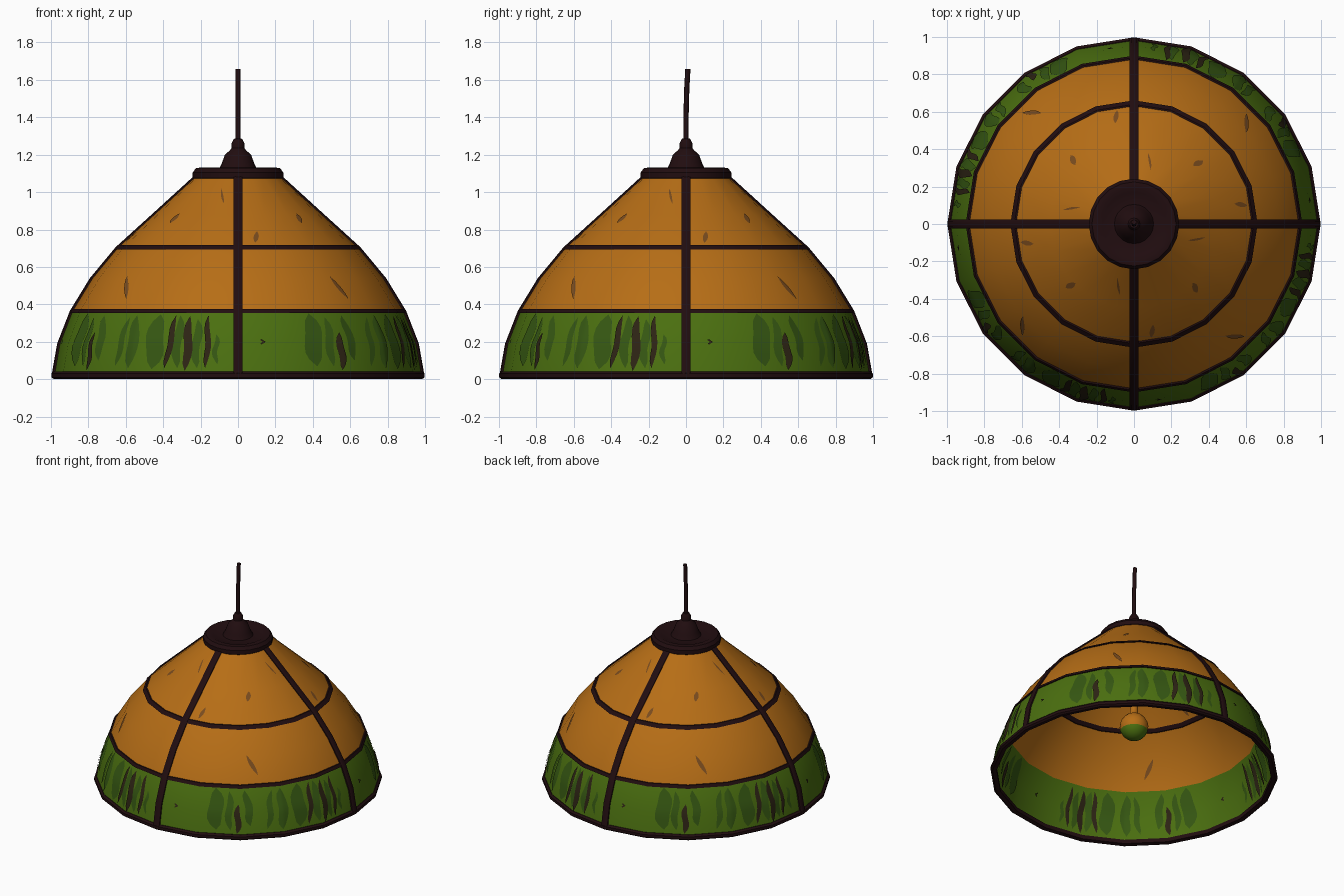
import bpy, bmesh, math, random
from mathutils import Vector

random.seed(4)
cube = bpy.data.objects.get("Cube")
if cube:
    bpy.data.objects.remove(cube, do_unlink=True)


def material(name, rgb):
    m = bpy.data.materials.new(name)
    m.use_nodes = True
    m.diffuse_color = (*rgb, 1)
    bsdf = m.node_tree.nodes["Principled BSDF"]
    bsdf.inputs["Base Color"].default_value = (*rgb, 1)
    bsdf.inputs["Roughness"].default_value = 0.8
    return m


AMBER = material("amber glass", (0.47, 0.155, 0.008))
GREEN = material("green glass", (0.07, 0.16, 0.005))
DEEP = material("deep green glass", (0.036, 0.095, 0.006))
LEAD = material("dark bronze", (0.015, 0.004, 0.005))
STREAK = material("dark streak", (0.026, 0.017, 0.007))
BROWN = material("brown streak", (0.19, 0.07, 0.013))

SIDES = 20
STEP = 2 * math.pi / SIDES
THICK = 0.02
BAND = 0.365   # height of the joint between green and amber
# Outer shade profile: radius, height
SHADE = [(0.985, 0.02), (0.955, 0.19), (0.887, BAND), (0.78, 0.54),
         (0.643, 0.705), (0.45, 0.88), (0.225, 1.085)]


def shade_radius(z):
    for (r0, z0), (r1, z1) in zip(SHADE, SHADE[1:]):
        if z <= z1:
            return r0 + (r1 - r0) * (z - z0) / (z1 - z0)
    return SHADE[-1][0]


def surface(az, z, lift):
    """Point on the faceted shade, moved outward by lift."""
    r = shade_radius(z) * math.cos(STEP / 2) / math.cos(az % STEP - STEP / 2) + lift
    return Vector((r * math.cos(az), r * math.sin(az), z))


def finish(name, bm, mats, angle=35, fix=True):
    if fix:
        bmesh.ops.recalc_face_normals(bm, faces=bm.faces)
    me = bpy.data.meshes.new(name)
    bm.to_mesh(me)
    bm.free()
    ob = bpy.data.objects.new(name, me)
    bpy.context.collection.objects.link(ob)
    for m in mats:
        me.materials.append(m)
    bpy.ops.object.select_all(action='DESELECT')
    ob.select_set(True)
    bpy.context.view_layer.objects.active = ob
    bpy.ops.object.shade_smooth_by_angle(angle=math.radians(angle))
    return ob


def lathe(name, profile, mats, closed=False, sides=SIDES, rule=None, angle=35):
    """Spin a (radius, height) profile around z."""
    bm = bmesh.new()
    rings = []
    for r, z in profile:
        if r < 1e-4:
            rings.append([bm.verts.new((0, 0, z))] * sides)
        else:
            rings.append([bm.verts.new((r * math.cos(a), r * math.sin(a), z))
                          for a in (2 * math.pi * k / sides for k in range(sides))])
    pairs = list(zip(rings, rings[1:]))
    if closed:
        pairs.append((rings[-1], rings[0]))
    for lo, hi in pairs:
        for k in range(sides):
            n = (k + 1) % sides
            f = bm.faces.new(list(dict.fromkeys((lo[k], lo[n], hi[n], hi[k]))))
            if rule:
                f.material_index = rule(f.calc_center_median())
    return finish(name, bm, mats, angle)


# Glass shade, green skirt below and amber dome above
inner = [(r - THICK, z) for r, z in reversed(SHADE)]
lathe("glass_shade", SHADE + inner, [GREEN, AMBER], closed=True,
      rule=lambda c: int(c.z > BAND))

# Rolled rim and horizontal leading
lathe("bottom_rim", [(0.955, 0.005), (0.985, 0), (0.998, 0.01), (0.998, 0.03),
                     (0.985, 0.042), (0.955, 0.035)], [LEAD], closed=True)


def lead_ring(name, z, inside):
    h = 0.011
    a, b = shade_radius(z - h), shade_radius(z + h)
    lathe(name, [(a - inside, z - h), (a + 0.009, z - h),
                 (b + 0.009, z + h), (b - inside, z + h)], [LEAD], closed=True)


lead_ring("lower_lead_ring", BAND, 0.01)
lead_ring("upper_lead_ring", 0.705, THICK + 0.008)

# Four vertical lead ribs
for k, side in enumerate(("left", "back", "right", "front")):
    az = k * math.pi / 2
    out = Vector((math.cos(az), math.sin(az), 0))
    across = Vector((-out.y, out.x, 0)) * 0.025
    bm = bmesh.new()
    loops = []
    for r, z in SHADE:
        base = Vector((0, 0, z))
        loops.append([bm.verts.new(base + out * (r + d) + across * s)
                      for d, s in ((-0.012, -1), (0.006, -1), (0.012, -0.6),
                                   (0.012, 0.6), (0.006, 1), (-0.012, 1))])
    for lo, hi in zip(loops, loops[1:]):
        for i in range(6):
            j = (i + 1) % 6
            bm.faces.new((lo[i], lo[j], hi[j], hi[i]))
    bm.faces.new(loops[0])
    bm.faces.new(loops[-1])
    finish(side + "_lead_rib", bm, [LEAD])


# Painted streaks: offset from quadrant centre, middle height, half height,
# half width and tilt in degrees
def streaks(name, mat, marks, lift, power, wobble):
    bm = bmesh.new()
    rows, cols = 8, 6
    for quarter in range(4):
        for off, zc, hh, hw, tilt in marks:
            shift = random.uniform(-0.6, 0.6)
            for d, flip in ((lift, False), (-THICK - lift, True)):
                grid = []
                for i in range(rows + 1):
                    t = 2 * i / rows - 1
                    w = hw * (1.04 - abs(t) ** power)
                    mid = off + shift + tilt * t + wobble * math.sin(4 * t + off)
                    grid.append([bm.verts.new(surface(
                        math.radians(270 + 90 * quarter + mid + w * (2 * j / cols - 1)),
                        zc + hh * t, d)) for j in range(cols + 1)])
                for a, b in zip(grid, grid[1:]):
                    for j in range(cols):
                        q = (a[j], a[j + 1], b[j + 1], b[j])
                        bm.faces.new(q[::-1] if flip else q)
    finish(name, bm, [mat], fix=False)


streaks("deep_green_streaks", DEEP,
        [(-41, .2, .13, 1.2, 1), (-36, .2, .14, 2, 0), (-28, .2, .145, 3, 0),
         (-19.5, .2, .14, 1.6, 0), (-13, .19, .13, 1.4, 0), (-7, .16, .08, .8, 0),
         (25, .21, .14, 3, 0), (31, .2, .13, 1.4, 0), (39, .22, .12, 1.6, -1)],
        0.005, 4, 0.5)
streaks("dark_streaks", STREAK,
        [(-23, .2, .14, 1, 1), (-16.5, .19, .145, 1.3, 0), (-10.5, .2, .14, .9, 0),
         (34.5, .15, .1, 1.2, 0), (8, .2, .014, .5, 0)], 0.008, 4, 0.4)
streaks("brown_streaks", BROWN,
        [(42, .49, .06, 1.1, -2.5), (10, .76, .03, 1.3, 1),
         (-46, .86, .025, 2, 1), (-14, .98, .04, 1, -3)], 0.006, 2, 0)

# Metal cap with raised lip, stepped finial and cord grip
lathe("top_cap", [(0, 1.06), (0.225, 1.06), (0.242, 1.075), (0.242, 1.105),
                  (0.225, 1.128), (0.195, 1.132), (0.17, 1.12), (0.105, 1.118),
                  (0.088, 1.15), (0.07, 1.2), (0.045, 1.222), (0.034, 1.235),
                  (0.034, 1.262), (0.022, 1.285), (0, 1.288)], [LEAD])

# Hanging cord
cord = bpy.data.curves.new("cord", 'CURVE')
cord.dimensions = '3D'
cord.bevel_depth = 0.014
cord.bevel_resolution = 2
cord.use_fill_caps = True
spline = cord.splines.new('POLY')
path = [(0, 1.25), (0, 1.4), (0.004, 1.55), (0.01, 1.658)]
spline.points.add(len(path) - 1)
for p, (y, z) in zip(spline.points, path):
    p.co = (0, y, z, 1)
cord.materials.append(LEAD)
bpy.context.collection.objects.link(bpy.data.objects.new("cord", cord))

# Bulb with neck, and the stem holding it below the cap
BULB_Z, BULB_R = 0.39, 0.1
ball = [(BULB_R * math.sin(a), BULB_Z - BULB_R * math.cos(a))
        for a in (math.pi * i / 10 for i in range(10))]
lathe("bulb", ball + [(0.028, 0.52), (0.028, 0.62), (0, 0.62)], [GREEN, AMBER],
      sides=16, rule=lambda c: int(c.z > BULB_Z - 0.35 * BULB_R), angle=60)
lathe("bulb_stem", [(0, 0.6), (0.035, 0.6), (0.035, 0.7), (0.02, 0.72),
                    (0.02, 1.07), (0, 1.07)], [LEAD], sides=12)
